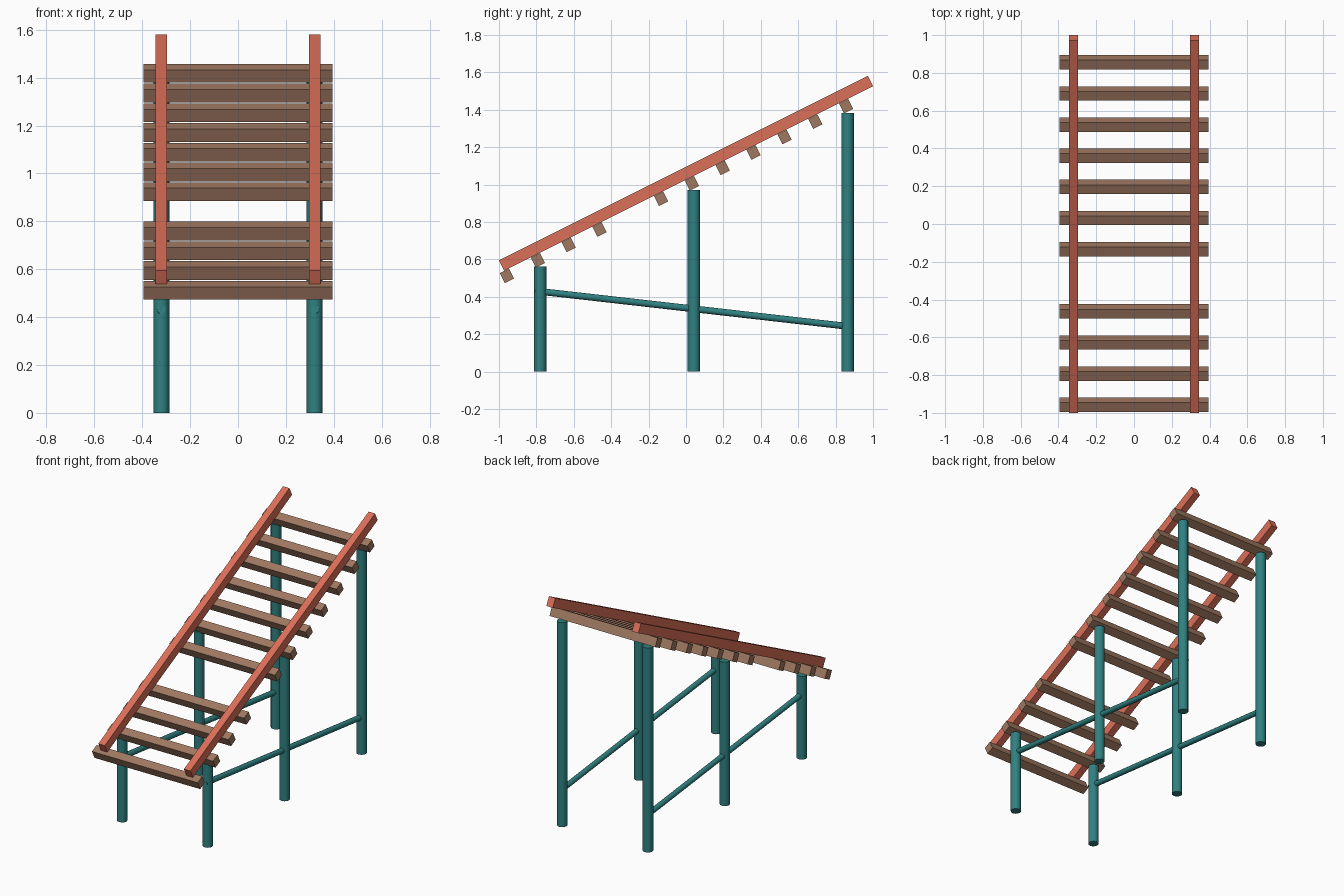
import bpy
from math import atan, cos
from mathutils import Vector

if "Cube" in bpy.data.objects:
    bpy.data.objects.remove(bpy.data.objects["Cube"])

SLOPE = atan(0.5)
MID_Z = 1.06          # rail centre height at y = 0
SIDE_X = 0.32


def material(name, rgb):
    m = bpy.data.materials.new(name)
    m.diffuse_color = (*rgb, 1)
    m.use_nodes = True
    m.node_tree.nodes["Principled BSDF"].inputs["Base Color"].default_value = m.diffuse_color
    return m


RED = material("rail_red", (0.72, 0.16, 0.10))
BROWN = material("rung_brown", (0.35, 0.19, 0.12))
TEAL = material("post_teal", (0.03, 0.22, 0.22))


def beam(name, loc, size, mat):
    """Box tilted along the slope."""
    bpy.ops.mesh.primitive_cube_add(size=1, location=loc, rotation=(SLOPE, 0, 0))
    ob = bpy.context.object
    ob.name, ob.scale = name, size
    ob.data.materials.append(mat)


def rod(name, a, b, radius, sides=12):
    """Cylinder between two points."""
    a, b = Vector(a), Vector(b)
    bpy.ops.mesh.primitive_cylinder_add(vertices=sides, radius=radius,
                                        depth=(b - a).length, location=(a + b) / 2)
    ob = bpy.context.object
    ob.name = name
    ob.rotation_euler = (b - a).to_track_quat('Z', 'Y').to_euler()
    ob.data.materials.append(TEAL)
    bpy.ops.object.shade_smooth_by_angle(angle=0.6)


for side, x in (("left", -SIDE_X), ("right", SIDE_X)):
    # sloping side rail
    beam(f"{side}_rail", (x, 0, MID_Z), (0.048, 2.205, 0.062), RED)
    # three upright posts, taller to the back
    for pos, y, top in (("front", -0.78, 0.562), ("middle", 0.042, 0.972),
                        ("back", 0.864, 1.382)):
        rod(f"{side}_{pos}_post", (x, y, 0), (x, y, top), 0.033)
    # thin brace tying the posts together
    rod(f"{side}_brace", (x, -0.812, 0.432), (x, 0.864, 0.242), 0.018)

# rungs under the rails, with the fifth one missing
for i in range(12):
    if i == 4:
        continue
    y = -0.957 + i * 0.1648
    z = MID_Z + y * 0.5 - 0.062 / cos(SLOPE)
    beam(f"rung_{i + 1}", (0, y, z), (0.79, 0.055, 0.06), BROWN)
